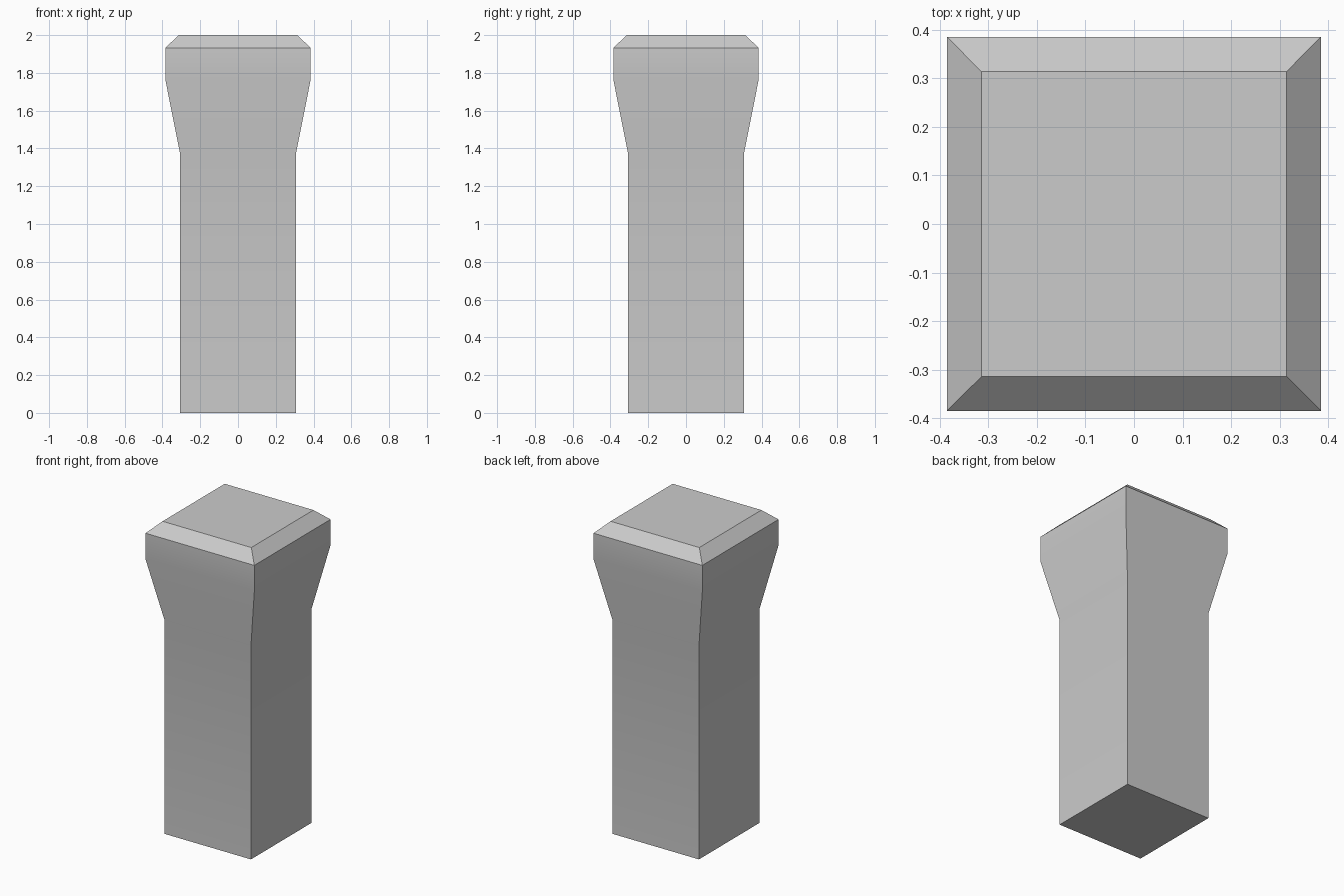
import bpy, bmesh, math

if "Cube" in bpy.data.objects:
    bpy.data.objects.remove(bpy.data.objects["Cube"])

# Square post profile: (half width, height)
PROFILE = [(0.306, 0.0), (0.306, 1.368), (0.385, 1.766), (0.385, 1.932), (0.314, 2.0)]
CORNERS = [(-1, -1), (1, -1), (1, 1), (-1, 1)]

bm = bmesh.new()
rings = [[bm.verts.new((sx * w, sy * w, z)) for sx, sy in CORNERS] for w, z in PROFILE]

# Shaft, flared head and chamfered rim
for low, high in zip(rings, rings[1:]):
    for i in range(4):
        j = (i + 1) % 4
        bm.faces.new((low[i], low[j], high[j], high[i]))

# Base and top caps
bm.faces.new(rings[0][::-1])
bm.faces.new(rings[-1])

mesh = bpy.data.meshes.new("post")
bm.to_mesh(mesh)
bm.free()
post = bpy.data.objects.new("post", mesh)
bpy.context.collection.objects.link(post)

# Soft bends along the flare, crisp corners and chamfer
bpy.context.view_layer.objects.active = post
post.select_set(True)
bpy.ops.object.shade_smooth_by_angle(angle=math.radians(30))
